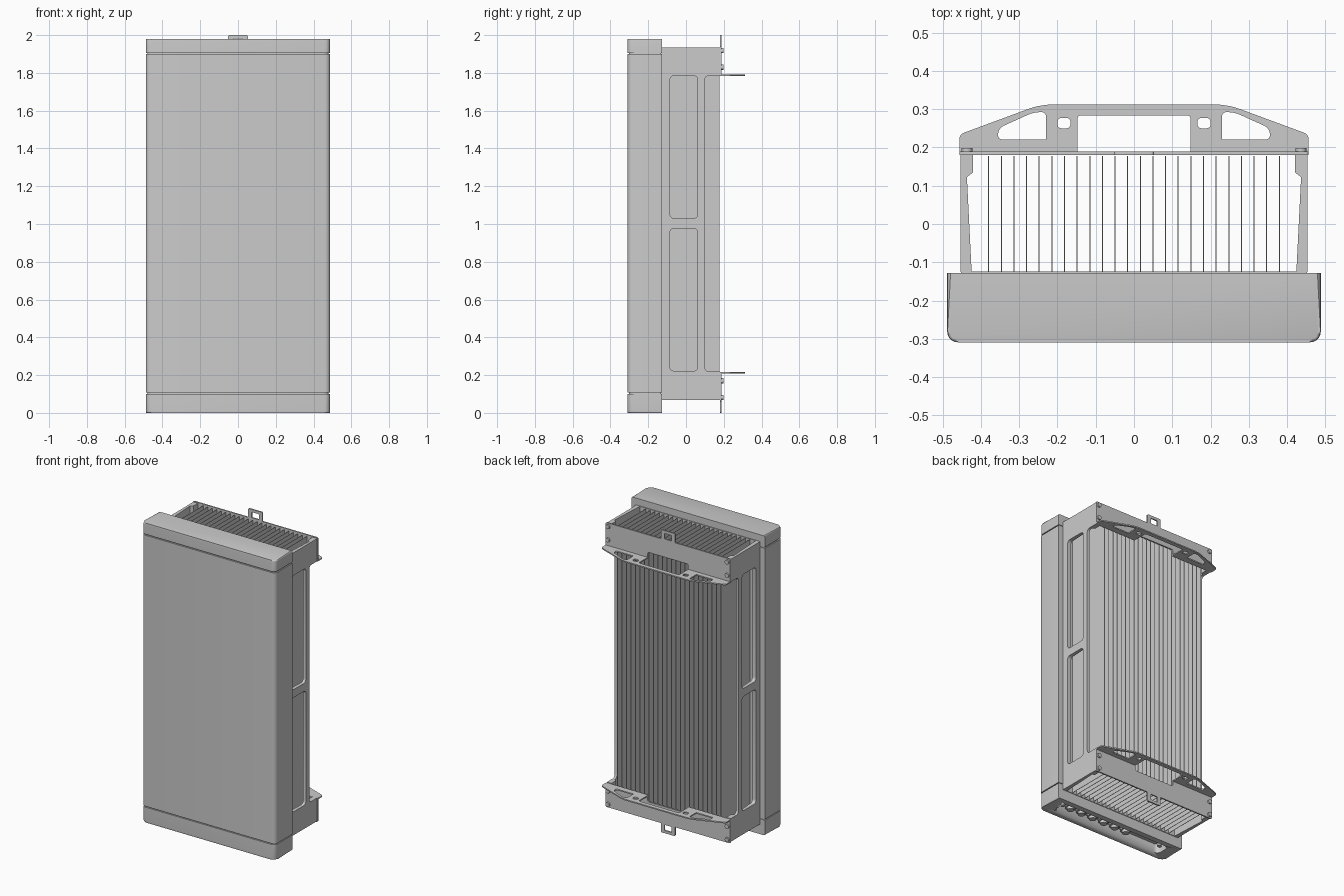
import bpy, bmesh, math
from mathutils import Vector

if "Cube" in bpy.data.objects:
    bpy.data.objects.remove(bpy.data.objects["Cube"])

AX = {'x': lambda u, v, w: (w, u, v), 'y': lambda u, v, w: (u, w, v), 'z': lambda u, v, w: (u, v, w)}

def rounded(pts, n=5):
    """Outline from (u, v[, radius]) corners."""
    out = []
    for i, p in enumerate(pts):
        c = Vector(p[:2])
        r = p[2] if len(p) > 2 else 0
        if not r:
            out.append(c)
            continue
        a = c + (Vector(pts[i - 1][:2]) - c).normalized() * r
        b = c + (Vector(pts[(i + 1) % len(pts)][:2]) - c).normalized() * r
        for k in range(n + 1):
            t = k / n
            q = a * (1 - t) ** 2 + c * 2 * t * (1 - t) + b * t * t
            # nudge the parabola toward a circular arc
            out.append(q - (c - (a + b) / 2) * 1.36 * t * t * (1 - t) ** 2)
    return out

def rect(u0, u1, v0, v1, r=0):
    return [(u0, v0, r), (u1, v0, r), (u1, v1, r), (u0, v1, r)]

def finish(name, bm):
    bmesh.ops.recalc_face_normals(bm, faces=bm.faces)
    me = bpy.data.meshes.new(name)
    bm.to_mesh(me)
    bm.free()
    ob = bpy.data.objects.new(name, me)
    bpy.context.collection.objects.link(ob)
    bpy.ops.object.select_all(action='DESELECT')
    ob.select_set(True)
    bpy.context.view_layer.objects.active = ob
    bpy.ops.object.shade_smooth_by_angle(angle=math.radians(35))
    return ob

def prism(name, pts, w0, w1, axis='z', bevel_w=None, bevel=0.008, skip_v=None):
    """Solid extrusion; optionally rounds the rim at w = bevel_w."""
    bm = bmesh.new()
    loop = rounded(pts)
    lo, hi = [[bm.verts.new(AX[axis](p.x, p.y, w)) for p in loop] for w in (w0, w1)]
    bm.faces.new(lo)
    bm.faces.new(hi)
    n = len(loop)
    for i in range(n):
        bm.faces.new((lo[i], lo[(i + 1) % n], hi[(i + 1) % n], hi[i]))
    if bevel_w is not None:
        es = [e for e in bm.edges if all(abs(v.co.z - bevel_w) < 1e-5 for v in e.verts)
              and not all(abs(v.co.y - skip_v) < 1e-5 for v in e.verts)]
        bmesh.ops.bevel(bm, geom=es, offset=bevel, segments=4, profile=0.5, affect='EDGES')
    return finish(name, bm)

def plate(name, loops, w0, w1, axis, tweak=None):
    """Flat plate with holes, from a filled 2D curve."""
    cu = bpy.data.curves.new(name, 'CURVE')
    cu.dimensions, cu.fill_mode, cu.extrude = '2D', 'BOTH', (w1 - w0) / 2
    for pts in loops:
        loop = rounded(pts)
        sp = cu.splines.new('POLY')
        sp.points.add(len(loop) - 1)
        for p, q in zip(sp.points, loop):
            p.co = (q.x, q.y, 0, 1)
        sp.use_cyclic_u = True
    tmp = bpy.data.objects.new("tmp", cu)
    bpy.context.collection.objects.link(tmp)
    me = bpy.data.meshes.new_from_object(tmp.evaluated_get(bpy.context.evaluated_depsgraph_get()))
    bpy.data.objects.remove(tmp)
    bm = bmesh.new()
    bm.from_mesh(me)
    bmesh.ops.remove_doubles(bm, verts=bm.verts, dist=1e-5)
    for v in bm.verts:
        v.co = AX[axis](v.co.x, v.co.y, v.co.z + (w0 + w1) / 2)
        if tweak:
            tweak(v.co)
    return finish(name, bm)

def cyl(name, r, w0, w1, u, v, axis, n=20):
    c = [(u + r * math.cos(2 * math.pi * k / n), v + r * math.sin(2 * math.pi * k / n)) for k in range(n)]
    return prism(name, c, w0, w1, axis)

# front housing and end caps
def shell(h, y0, y1):
    return [(-h, y0, 0.028), (h, y0, 0.028), (h, y1), (-h, y1)]
prism("front_cover", shell(0.488, -0.309, -0.128), 0.107, 1.899)
prism("inner_core", shell(0.48, -0.301, -0.133), 0.09, 1.92)
prism("top_cap", shell(0.487, -0.309, -0.128), 1.906, 1.98, bevel_w=1.98, skip_v=-0.128)
bottom = prism("bottom_cap", shell(0.487, -0.309, -0.128), 0.0, 0.101, bevel_w=0.0, skip_v=-0.128)

# connector recess in the underside
cut = prism("recess_cutter", rect(-0.41, 0.41, -0.265, -0.165, 0.03), -0.05, 0.06)
cut.hide_render = True
cut.hide_viewport = True
mod = bottom.modifiers.new("recess", 'BOOLEAN')
mod.object, mod.operation, mod.solver = cut, 'DIFFERENCE', 'EXACT'
for i in range(6):
    x = -0.115 + i * 0.087
    cyl(f"connector_{i}", 0.034, 0.03, 0.065, x, -0.215, 'z')
    cyl(f"connector_pin_{i}", 0.022, 0.012, 0.031, x, -0.215, 'z')
for s in (-1, 1):
    cyl("recess_screw", 0.014, 0.02, 0.065, s * 0.38, -0.215, 'z', 12)

# heat sink: base plate and fins
Z0, Z1 = 0.067, 1.935
prism("heatsink_base", rect(-0.452, 0.452, Z0, Z1), -0.133, -0.124, 'y')
for i in range(24):
    x = (i - 11.5) * 0.033
    prism(f"fin_{i}", rect(-0.126, 0.178, Z0 + 0.004, Z1 - 0.004), x - 0.0013, x + 0.0013, 'x')

# side frames with rounded windows, inner face tapering toward the back
frame = [(-0.126, Z0), (0.18, Z0), (0.18, 0.22), (0.10, 0.22, 0.02),
         (0.10, 1.785, 0.02), (0.18, 1.785), (0.18, Z1), (-0.126, Z1)]
windows = [rect(-0.085, 0.062, 0.222, 0.977, 0.022), rect(-0.085, 0.062, 1.03, 1.785, 0.022)]
for s in (-1, 1):
    def taper(co, s=s):
        if abs(co.x) < 0.44:
            co.x = s * (0.424 + (co.y + 0.126) * 0.05)
    a, b = sorted((s * 0.43, s * 0.453))
    plate("side_frame", [frame] + windows, a, b, 'x', taper)
    lug = [(s * 0.437, 0.122), (s * 0.42, 0.135), (s * 0.42, 0.18), (s * 0.45, 0.18), (s * 0.45, 0.122)]
    for z0, z1 in ((Z0, 0.22), (1.785, Z1)):
        prism("corner_lug", lug, z0, z1)

# mounting brackets, top and mirrored bottom
def flip(pts, top):
    return pts if top else [(p[0], 2.0 - p[1], *p[2:]) for p in pts]
for top in (True, False):
    side = "top" if top else "bottom"
    def span(a, b, top=top):
        return (a, b) if top else (2.0 - b, 2.0 - a)
    back = [(-0.456, 1.784), (-0.148, 1.784), (-0.148, 1.825, 0.01), (0.148, 1.825, 0.01), (0.148, 1.784),
            (0.456, 1.784), (0.456, 1.94, 0.008), (0.052, 1.94), (0.052, 2.0, 0.008), (-0.052, 2.0, 0.008),
            (-0.052, 1.94), (-0.456, 1.94, 0.008)]
    plate(side + "_bracket_back", [flip(back, top), flip(rect(-0.026, 0.026, 1.945, 1.982, 0.004), top)],
          0.18, 0.189, 'y')
    shelf = [(-0.456, 0.182), (-0.148, 0.182), (-0.148, 0.284, 0.01), (0.148, 0.284, 0.01), (0.148, 0.182),
             (0.456, 0.182), (0.456, 0.234, 0.012), (0.245, 0.312, 0.03), (-0.245, 0.312, 0.03),
             (-0.456, 0.234, 0.012)]
    holes = []
    for s in (-1, 1):
        holes.append([(s * 0.355, 0.221, 0.01), (s * 0.23, 0.221), (s * 0.23, 0.292, 0.01),
                      (s * 0.262, 0.292, 0.015), (s * 0.355, 0.25, 0.015)])
        holes.append(rect(s * 0.183 - 0.017, s * 0.183 + 0.017, 0.25, 0.277, 0.01))
    plate(side + "_bracket_shelf", [shelf] + holes, *span(1.783, 1.791), 'z')
    # bracket bolts
    for s in (-1, 1):
        for z in (1.83, 1.918):
            cyl(side + "_bolt", 0.014, 0.187, 0.199, s * 0.436, z if top else 2.0 - z, 'y', 16)
